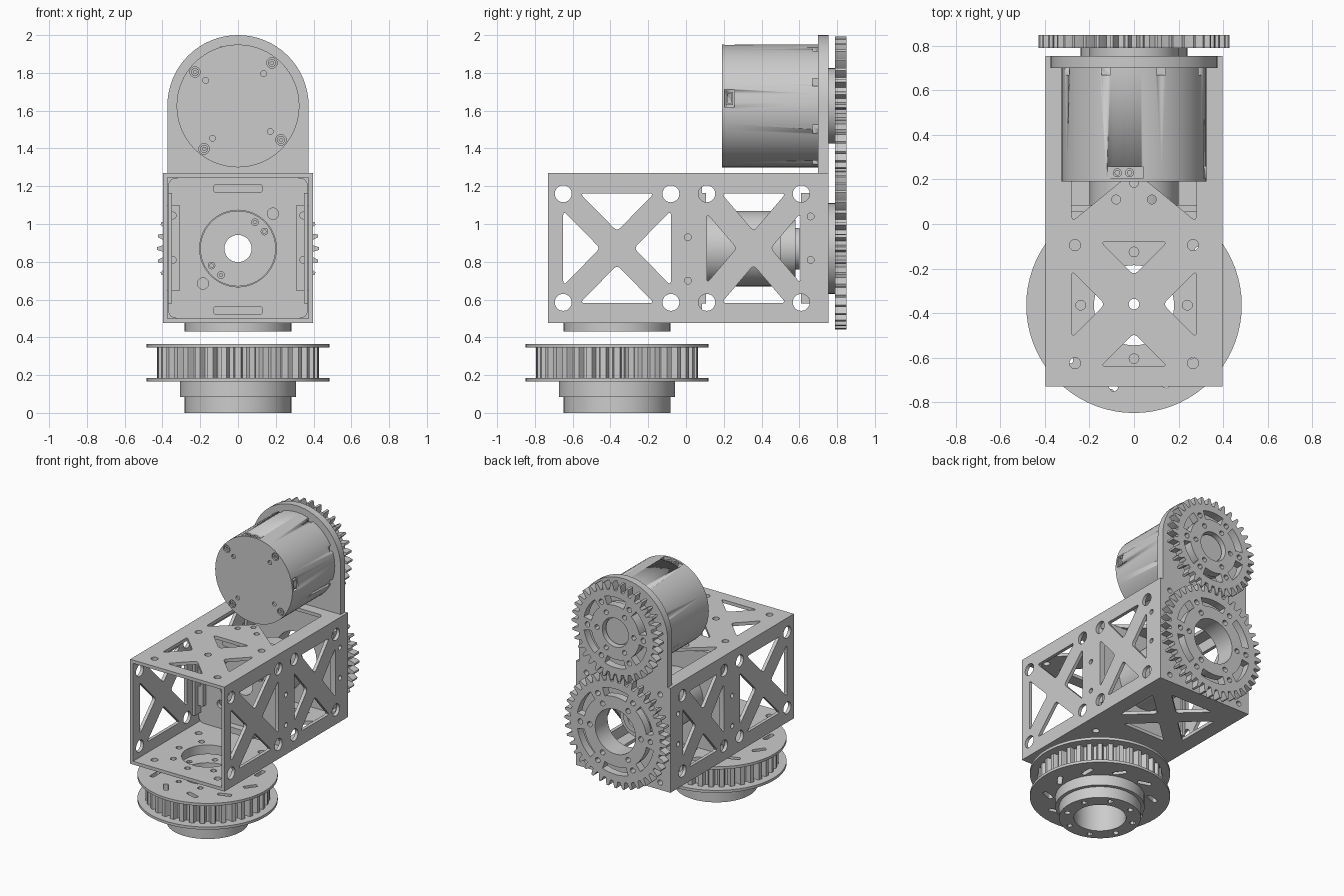
import bpy
from math import sin, cos, pi, radians
from mathutils import Matrix, Vector

if "Cube" in bpy.data.objects:
    bpy.data.objects.remove(bpy.data.objects["Cube"])

AXES = {'Z': Matrix.Identity(3),
        'Y': Matrix(((1, 0, 0), (0, 0, -1), (0, 1, 0))),
        'X': Matrix(((0, 0, 1), (1, 0, 0), (0, 1, 0)))}


def plate(name, axis, lo, hi, loops):
    """Extrude outlines (first one outer, others holes) along an axis from lo to hi."""
    cu = bpy.data.curves.new(name, 'CURVE')
    cu.dimensions, cu.fill_mode = '2D', 'BOTH'
    cu.extrude = (hi - lo) / 2
    for pts in loops:
        sp = cu.splines.new('POLY')
        sp.points.add(len(pts) - 1)
        for p, c in zip(sp.points, pts):
            p.co = (c[0], c[1], 0, 1)
        sp.use_cyclic_u = True
    ob = bpy.data.objects.new(name, cu)
    bpy.context.collection.objects.link(ob)
    ob.matrix_world = AXES[axis].to_4x4()
    ob.location['XYZ'.index(axis)] = (lo + hi) / 2
    bpy.ops.object.select_all(action='DESELECT')
    ob.select_set(True)
    bpy.context.view_layer.objects.active = ob
    bpy.ops.object.convert(target='MESH')
    ob = bpy.context.object
    bpy.ops.object.mode_set(mode='EDIT')
    bpy.ops.mesh.select_all(action='SELECT')
    bpy.ops.mesh.remove_doubles(threshold=0.00005)
    bpy.ops.mesh.normals_make_consistent(inside=False)
    bpy.ops.object.mode_set(mode='OBJECT')
    bpy.ops.object.shade_smooth_by_angle(angle=radians(30))
    return ob


def circle(x, y, r, n=16):
    return [(x + r * cos(2 * pi * i / n), y + r * sin(2 * pi * i / n)) for i in range(n)]


def rect(x0, x1, y0, y1):
    return [(x0, y0), (x1, y0), (x1, y1), (x0, y1)]


def rounded(pts, d):
    out = []
    for i, p in enumerate(pts):
        p, a, b = Vector(p), Vector(pts[i - 1]), Vector(pts[(i + 1) % len(pts)])
        s, e = p + (a - p).normalized() * d, p + (b - p).normalized() * d
        for k in range(5):
            t = k / 4
            out.append(tuple(s * (1 - t) ** 2 + p * 2 * t * (1 - t) + e * t * t))
    return out


def truss(cx, cy, hw, hh, t):
    """Four rounded triangles that leave an X brace."""
    loops = []
    for s in (-1, 1):
        b, c = hw * (1 - t / hh), hh * (1 - t / hw)
        loops.append(rounded([(cx - b, cy + s * hh), (cx + b, cy + s * hh), (cx, cy + s * t)], 0.025))
        loops.append(rounded([(cx + s * hw, cy - c), (cx + s * hw, cy + c), (cx + s * t, cy)], 0.025))
    return loops


def ring(cx, cy, R, n, r, a0=0.0, seg=12):
    return [circle(cx + R * cos(a0 + 2 * pi * i / n), cy + R * sin(a0 + 2 * pi * i / n), r, seg) for i in range(n)]


def kidneys(cx, cy, r0, r1, n, span, a0=0.0):
    loops = []
    for i in range(n):
        an = [a0 + 2 * pi * i / n + span * (k / 8 - 0.5) for k in range(9)]
        arc = [(cx + r0 * cos(a), cy + r0 * sin(a)) for a in an]
        arc += [(cx + r1 * cos(a), cy + r1 * sin(a)) for a in reversed(an)]
        loops.append(arc)
    return loops


def teeth(cx, cy, n, prof, a0=0.0):
    """prof: (fraction of pitch, radius) points for one tooth."""
    return [(cx + r * cos(a0 + 2 * pi * (i + f) / n), cy + r * sin(a0 + 2 * pi * (i + f) / n))
            for i in range(n) for f, r in prof]


# box frame: two side plates
corner = [circle(y, z, 0.045, 20) for y in (-0.65, -0.08, 0.11, 0.61) for z in (0.585, 1.16)]
small = [circle(y, z, 0.018) for y, zz in ((0.01, (0.70, 0.93)), (0.66, (0.81, 1.04))) for z in zz]
for s, nm in ((-1, 'left'), (1, 'right')):
    a, b = sorted((s * 0.372, s * 0.397))
    plate(nm + '_side_plate', 'X', a, b, [rect(-0.73, 0.755, 0.475, 1.27)] + corner + small
          + truss(-0.365, 0.872, 0.285, 0.29, 0.09) + truss(0.358, 0.872, 0.248, 0.29, 0.09))

# top plate with braced window and a V-shaped rear cut-out
outline = rect(-0.372, 0.372, -0.73, 0.70)
bolts = [circle(x, y, 0.025) for x in (-0.265, 0.265) for y in (-0.095, -0.625)]
plate('top_plate', 'Z', 1.245, 1.27, [outline, circle(0, -0.36, 0.024)] + bolts
      + [circle(x, 0.11, 0.02) for x in (-0.08, 0.08)] + [circle(0, 0.185, 0.02)]
      + truss(0, -0.36, 0.28, 0.28, 0.13)
      + [rounded([(-0.28, 0.01), (0, 0.24), (0.28, 0.01), (0.28, 0.62), (-0.28, 0.62)], 0.03)])

# bottom plate with bearing bore and rear braced window
plate('bottom_plate', 'Z', 0.475, 0.50, [outline, circle(0, -0.365, 0.18, 48)] + bolts
      + ring(0, -0.365, 0.24, 8, 0.022) + truss(0, 0.36, 0.28, 0.26, 0.09))
plate('bearing_ring', 'Z', 0.43, 0.475, [circle(0, -0.365, 0.283, 48), circle(0, -0.365, 0.18, 48)])

# arched back plate
arch = [(-0.374, 0.475), (0.374, 0.475)] + [(0.374 * cos(pi * i / 32), 1.626 + 0.374 * sin(pi * i / 32)) for i in range(33)]
plate('arched_back_plate', 'Y', 0.70, 0.755, [arch, circle(0, 0.87, 0.17, 48)]
      + [circle(x, z, 0.02) for x in (-0.31, 0.31) for z in (0.53, 1.2)])

# middle mounting plate with tabs
plate('middle_plate', 'Y', 0.055, 0.085, [rounded(rect(-0.37, 0.37, 0.50, 1.245), 0.05), circle(0, 0.87, 0.203, 48)]
      + [circle(s * 0.185, 0.87 + s * 0.185, 0.03) for s in (-1, 1)])
for z in (0.52, 1.165):
    plate('middle_plate_tab', 'Y', 0.0, 0.055, [rounded(rect(-0.13, 0.13, z, z + 0.045), 0.015)])
for s in (-1, 1):
    a, b = sorted((s * 0.31, s * 0.372))
    plate('side_ear', 'Y', 0.02, 0.06, [rect(a, b, 0.645, 1.10)] + [circle(s * 0.345, z, 0.018) for z in (0.81, 1.045)])
    a, b = sorted((s * 0.35, s * 0.371))
    plate('front_bracket_tab', 'X', a, b, [rect(-0.02, 0.105, 0.58, 1.165)])
    plate('rear_bracket_tab', 'X', a, b, [rect(0.61, 0.70, 0.58, 1.165)])

# shaft housing inside the frame
for nm, y0, y1, r in (('housing_body', 0.07, 0.50, 0.20), ('housing_flange', 0.50, 0.58, 0.15), ('housing_tip', 0.58, 0.60, 0.11)):
    plate(nm, 'Y', y0, y1, [circle(0, 0.87, r, 48), circle(0, 0.87, 0.072, 32)])
for x, z in ((0.09, 1.01), (0.14, 0.96), (-0.14, 0.78), (-0.09, 0.73)):
    plate('housing_bolt', 'Y', 0.055, 0.075, [circle(x, z, 0.02), circle(x, z, 0.01, 6)])

# motor body with connector pockets
MZ = 1.625
motor = plate('motor_body', 'Y', 0.205, 0.70, [circle(0, MZ, 0.325, 64)])
pockets = [((-0.04, 0.23, 1.95), (0.16, 0.055, 0.05)), ((0.325, 0.23, 1.665), (0.05, 0.055, 0.09))]
for i in range(8):
    a = pi / 4 * i + 0.4
    pockets.append(((0.325 * cos(a), 0.685, MZ + 0.325 * sin(a)), (0.04, 0.03, 0.04)))
for loc, size in pockets:
    x, y, z = loc
    cut = plate('pocket_cutter', 'Y', y - size[1] / 2, y + size[1] / 2,
                [rect(x - size[0] / 2, x + size[0] / 2, z - size[2] / 2, z + size[2] / 2)])
    cut.hide_render = True
    cut.hide_set(True)
    m = motor.modifiers.new('pocket', 'BOOLEAN')
    m.operation, m.object, m.solver = 'DIFFERENCE', cut, 'EXACT'
for x in (-0.075, -0.02):
    plate('connector_pin', 'Z', 1.90, 1.94, [circle(x, 0.23, 0.02), circle(x, 0.23, 0.01)])
plate('side_connector', 'X', 0.29, 0.318, [rect(0.212, 0.25, 1.63, 1.70), rect(0.22, 0.242, 1.64, 1.69)])
plate('motor_cap', 'Y', 0.19, 0.205, [circle(0, MZ, 0.325, 64)]
      + ring(0, MZ, 0.29, 4, 0.028, radians(51.7), 20) + ring(0, MZ, 0.218, 4, 0.016, radians(51.7)))
for i in range(4):
    a = radians(51.7 + 90 * i)
    x, z = 0.29 * cos(a), MZ + 0.29 * sin(a)
    plate('motor_bolt', 'Y', 0.193, 0.206, [circle(x, z, 0.021), circle(x, z, 0.01, 6)])

# meshing spur gears and their hubs
def spur(r):
    return [(-0.5, r - 0.03), (-0.32, r - 0.03), (-0.24, r - 0.005), (-0.11, r + 0.021),
            (0.11, r + 0.021), (0.24, r - 0.005), (0.32, r - 0.03)]

plate('lower_gear', 'Y', 0.79, 0.85, [teeth(0, 0.87, 40, spur(0.408)), circle(0, 0.87, 0.17, 48)]
      + kidneys(0, 0.87, 0.265, 0.325, 6, 0.68, pi / 6) + ring(0, 0.87, 0.215, 6, 0.02)
      + ring(0, 0.87, 0.295, 6, 0.02))
plate('lower_gear_hub', 'Y', 0.755, 0.79, [circle(0, 0.87, 0.24, 48), circle(0, 0.87, 0.17, 48)])
plate('upper_gear', 'Y', 0.79, 0.85, [teeth(0, MZ, 34, spur(0.347)), circle(0, MZ, 0.11, 40)]
      + kidneys(0, MZ, 0.205, 0.268, 6, 0.68, pi / 6) + ring(0, MZ, 0.155, 6, 0.018)
      + ring(0, MZ, 0.235, 6, 0.02))
plate('upper_gear_hub', 'Y', 0.755, 0.79, [circle(0, MZ, 0.2, 48)])
plate('upper_gear_shaft', 'Y', 0.79, 0.82, [circle(0, MZ, 0.10, 40)])

# belt pulley: flanges, toothed body, stepped hub
PY = -0.365
slots = []
for i in range(10):
    a = 2 * pi * i / 10
    c = Vector((0.36 * cos(a), PY + 0.36 * sin(a)))
    u = Vector((cos(a + 0.95), sin(a + 0.95)))
    v = Vector((-u.y, u.x))
    slots.append(rounded([tuple(c + u * p * 0.05 + v * q * 0.017) for p, q in ((-1, -1), (1, -1), (1, 1), (-1, 1))], 0.012))
bore = [circle(0, PY, 0.18, 48)]
holes = ring(0, PY, 0.235, 8, 0.02, pi / 8)
groove = [(-0.5, 0.39), (-0.36, 0.392), (-0.27, 0.405), (-0.24, 0.425), (-0.2, 0.43), (0.2, 0.43), (0.24, 0.425),
          (0.27, 0.405), (0.36, 0.392)]
for nm, z in (('lower_flange', 0.165), ('upper_flange', 0.345)):
    plate('pulley_' + nm, 'Z', z, z + 0.02, [circle(0, PY, 0.484, 72)] + bore + holes + slots)
toothed = teeth(0, PY, 36, groove)
plate('pulley_toothed_body', 'Z', 0.185, 0.345, [toothed] + bore + holes
      + [[((x), PY + (y - PY)) for x, y in s] for s in slots])
plate('pulley_hub', 'Z', 0.085, 0.165, [circle(0, PY, 0.308, 56)] + bore + holes)
plate('pulley_hub_foot', 'Z', 0.0, 0.085, [circle(0, PY, 0.283, 56)] + bore + holes)
